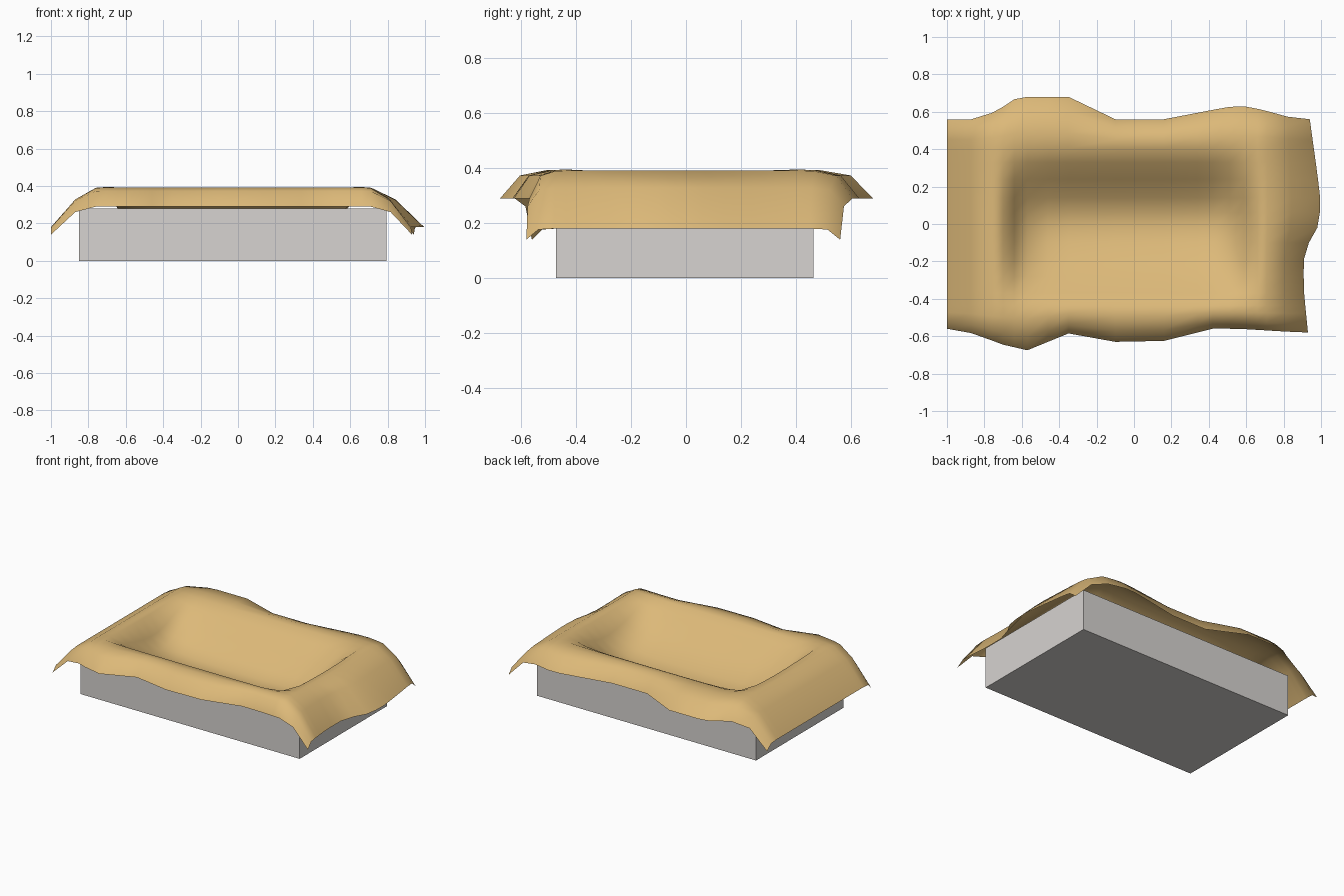
import bpy, bmesh

if "Cube" in bpy.data.objects:
    bpy.data.objects.remove(bpy.data.objects["Cube"])


def material(name, rgb):
    m = bpy.data.materials.new(name)
    m.diffuse_color = (*rgb, 1)
    m.use_nodes = True
    m.node_tree.nodes["Principled BSDF"].inputs["Base Color"].default_value = m.diffuse_color
    return m


def lookup(points, t):
    """Piecewise linear curve through (t, value) points."""
    for (a, va), (b, vb) in zip(points, points[1:]):
        if t <= b:
            return va + (vb - va) * max(0, t - a) / (b - a)
    return points[-1][1]


tan = material("tan cloth", (0.72, 0.485, 0.19))
grey = material("grey base", (0.68, 0.655, 0.635))

# base block, open at the top so the cloth can sink into it
bpy.ops.mesh.primitive_cube_add(size=1, location=(-0.028, -0.005, 0.14))
base = bpy.context.object
base.name = "base_block"
base.scale = (1.643, 0.935, 0.28)
bpy.ops.object.transform_apply(location=True, scale=True)
base.data.materials.append(grey)
bm = bmesh.new()
bm.from_mesh(base.data)
bmesh.ops.delete(bm, geom=[f for f in bm.faces if f.normal.z > .9], context="FACES_ONLY")
bm.to_mesh(base.data)
bm.free()

# wavy hem outlines of the cloth
BACK = [(-1, .56), (-.87, .56), (-.74, .60), (-.62, .68), (-.35, .68), (-.10, .56),
        (.16, .56), (.42, .61), (.56, .635), (.69, .61), (.81, .575), (.94, .56)]
FRONT = [(-1, -.56), (-.86, -.585), (-.70, -.645), (-.57, -.675), (-.35, -.585), (-.10, -.63),
         (.16, -.625), (.42, -.56), (.56, -.56), (.81, -.575), (.94, -.58)]
RIGHT = [(-.58, .93), (-.38, .91), (-.20, .905), (-.10, .935), (-.02, .98),
         (.10, 1.0), (.27, .98), (.45, .955), (.56, .94)]

# columns: (x, drop below the rim, basin depth 0..1, share of the right hem wave)
COLS = [(-1, .215, 0, 0), (-.87, .067, 0, 0), (-.76, .005, 0, 0), (-.70, 0, .06, 0),
        (-.64, 0, .5, 0), (-.57, 0, .8, 0), (-.46, 0, .93, 0), (-.35, 0, .98, 0), (-.10, 0, 1, 0),
        (.16, 0, 1, 0), (.34, 0, .98, 0), (.42, 0, .93, 0), (.51, 0, .8, 0), (.59, 0, .45, 0),
        (.66, 0, .06, 0), (.71, .005, 0, .05), (.82, .067, 0, .4), (.94, .215, 0, 1)]
# rows: (side, blend from hem to rim or fixed y, drop, basin depth)
ROWS = [("f", 0, .105, 0), ("f", .3, .022, 0), ("f", .7, .003, 0), ("f", 1, 0, .03),
        ("y", -.37, 0, .24), ("y", -.28, 0, .54), ("y", -.19, 0, .76), ("y", -.10, 0, .92),
        ("y", -.02, 0, 1), ("y", .06, 0, .97), ("y", .14, 0, .82), ("y", .24, 0, .5),
        ("y", .33, 0, .2), ("b", 1, 0, .03), ("b", .7, .003, 0), ("b", .3, .022, 0),
        ("b", 0, .105, 0)]
RIM, DEPTH = .395, .245

# draped cloth with a sunken middle
bm = bmesh.new()
grid = []
for side, t, rdrop, rdip in ROWS:
    line = []
    for x, cdrop, cdip, wave in COLS:
        y = t
        if side != "y":
            hem, rim = (lookup(FRONT, x), -.435) if side == "f" else (lookup(BACK, x), .405)
            y = hem + (rim - hem) * t
        px = x + wave * (lookup(RIGHT, y) - .94)
        drop = (rdrop ** 1.6 + cdrop ** 1.6) ** (1 / 1.6)
        line.append(bm.verts.new((px, y, RIM - drop - DEPTH * rdip * cdip)))
    grid.append(line)
for a, b in zip(grid, grid[1:]):
    for i in range(len(COLS) - 1):
        f = bm.faces.new((a[i], a[i + 1], b[i + 1], b[i]))
        f.smooth = True
mesh = bpy.data.meshes.new("draped_cloth")
bm.to_mesh(mesh)
bm.free()
mesh.materials.append(tan)
cloth = bpy.data.objects.new("draped_cloth", mesh)
bpy.context.collection.objects.link(cloth)
